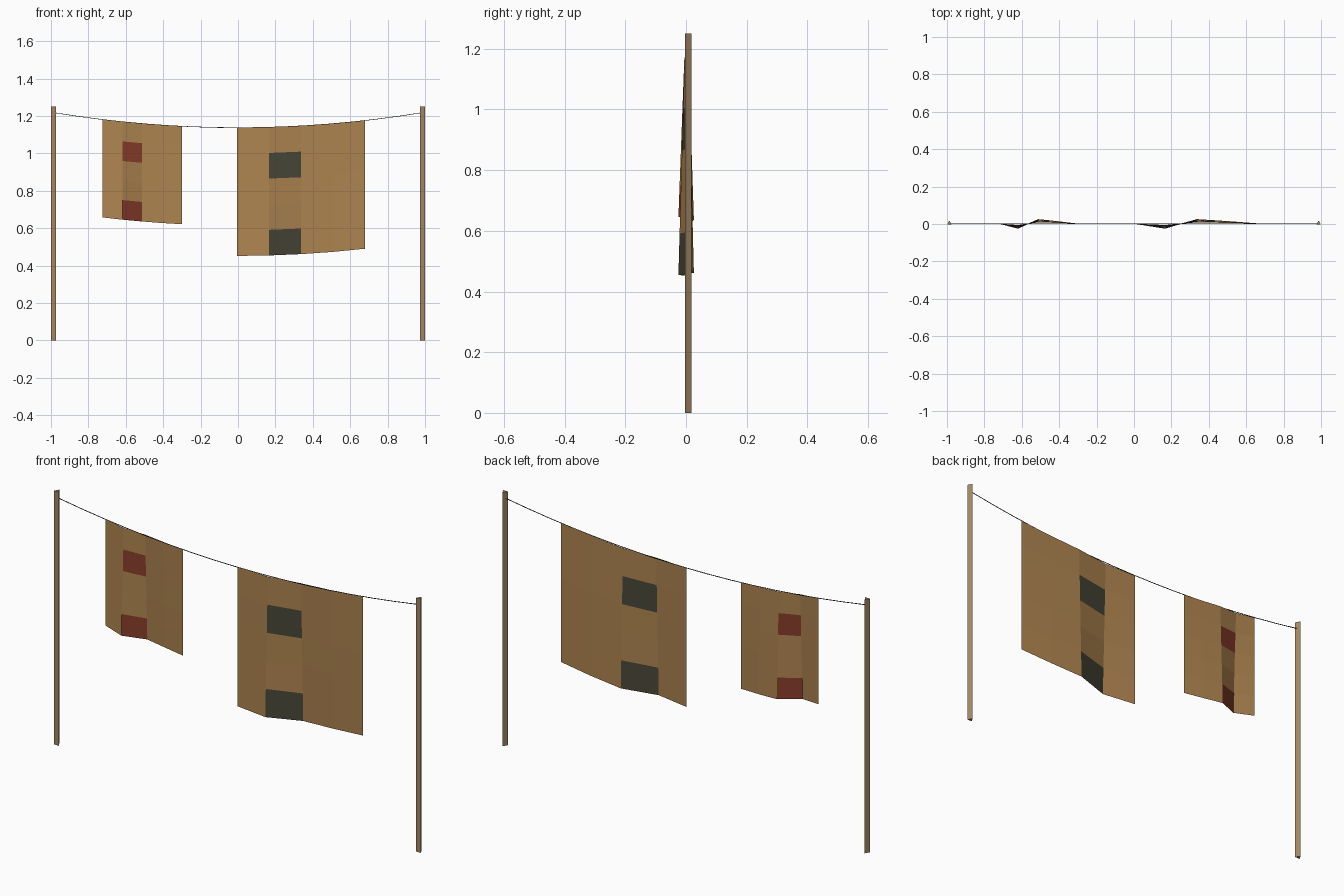
import bpy
import bmesh
import math
from mathutils import Vector

if "Cube" in bpy.data.objects:
    bpy.data.objects.remove(bpy.data.objects["Cube"], do_unlink=True)


def material(name, r, g, b):
    mat = bpy.data.materials.new(name)
    mat.use_nodes = True
    mat.diffuse_color = (r, g, b, 1)
    mat.node_tree.nodes["Principled BSDF"].inputs["Base Color"].default_value = (r, g, b, 1)
    return mat


wood = material("pale wood", 0.36, 0.24, 0.13)
cord = material("dark cord", 0.03, 0.025, 0.02)
linen = material("tan cloth", 0.42, 0.23, 0.08)
red = material("rust red", 0.24, 0.045, 0.023)
grey = material("charcoal", 0.065, 0.062, 0.039)

MID_Y = 0.002


def line_height(x):
    """Sagging height of the cord at x."""
    return 1.137 + 0.083 * x * x


def finish(bm, name, mats):
    mesh = bpy.data.meshes.new(name)
    bm.to_mesh(mesh)
    bm.free()
    for mat in mats:
        mesh.materials.append(mat)
    obj = bpy.data.objects.new(name, mesh)
    bpy.context.collection.objects.link(obj)
    return obj


def prism(name, rings, mat):
    """Closed three-sided tube through a list of triangular rings."""
    bm = bmesh.new()
    loops = [[bm.verts.new(p) for p in ring] for ring in rings]
    for a, b in zip(loops, loops[1:]):
        for i in range(3):
            j = (i + 1) % 3
            bm.faces.new((a[i], a[j], b[j], b[i]))
    bm.faces.new(loops[0])
    bm.faces.new(loops[-1])
    bmesh.ops.recalc_face_normals(bm, faces=bm.faces)
    return finish(bm, name, [mat])


ANGLES = [math.radians(90 + 120 * i) for i in range(3)]


# Triangular posts, point toward the back
def post(name, x):
    r = 0.015
    prism(name, [[Vector((x + r * math.cos(a), MID_Y + 0.0015 + r * math.sin(a), z))
                  for a in ANGLES] for z in (0, 1.25)], wood)


post("right_post", -0.987)
post("left_post", 0.987)

# Sagging cord between the posts
stations = [-0.98 + 1.96 * i / 16 for i in range(17)]
prism("cord", [[Vector((x, MID_Y + 0.002 * math.cos(a), line_height(x) + 0.002 * math.sin(a)))
                for a in ANGLES] for x in stations], cord)


# Hanging cloths: rippled sheets whose folds deepen toward the hem
def cloth(name, x0, x1, drop, patch):
    folds = (0, -0.027, 0.024, 0.013, 0)
    cols, rows = 4, 5
    bm = bmesh.new()
    grid = []
    for r in range(rows + 1):
        t = r / rows
        depth = 0.28 + 0.72 * t
        line = []
        for c in range(cols + 1):
            x = x0 + (x1 - x0) * c / cols
            line.append(bm.verts.new((x, MID_Y + folds[c] * depth, line_height(x) - drop * t)))
        grid.append(line)
    for r in range(rows):
        for c in range(cols):
            face = bm.faces.new((grid[r][c], grid[r + 1][c], grid[r + 1][c + 1], grid[r][c + 1]))
            # Two coloured patches in the second column
            face.material_index = 1 if c == 1 and r in (1, 4) else 0
    finish(bm, name, [linen, patch])


cloth("small_cloth", -0.725, -0.30, 0.523, red)
cloth("large_cloth", -0.005, 0.68, 0.685, grey)
